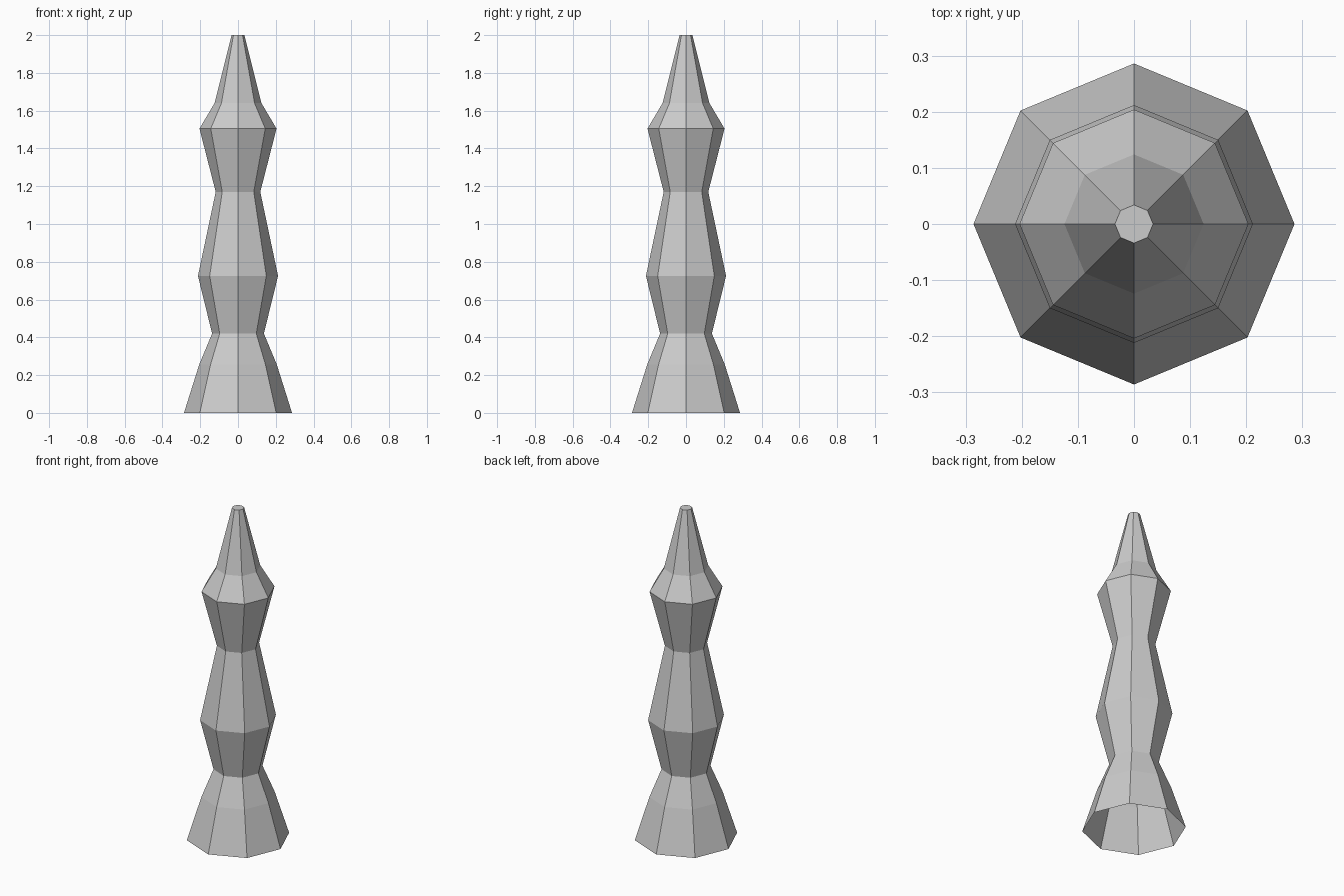
import bpy, bmesh
from math import cos, sin, tau

if "Cube" in bpy.data.objects:
    bpy.data.objects.remove(bpy.data.objects["Cube"])

SIDES = 8
# Profile of the turned spire: (radius, height)
PROFILE = [(0.286, 0.0), (0.205, 0.257), (0.137, 0.42), (0.212, 0.725),
           (0.118, 1.17), (0.204, 1.505), (0.124, 1.64), (0.034, 2.0)]

bm = bmesh.new()
rings = [[bm.verts.new((r * cos(tau * i / SIDES), r * sin(tau * i / SIDES), z))
          for i in range(SIDES)] for r, z in PROFILE]

# Flat side facets between neighbouring rings
for low, high in zip(rings, rings[1:]):
    for i in range(SIDES):
        j = (i + 1) % SIDES
        bm.faces.new((low[i], low[j], high[j], high[i]))

# Small flat cap on the tip; the base stays open
bm.faces.new(rings[-1])

mesh = bpy.data.meshes.new("spire")
bm.to_mesh(mesh)
bm.free()
bpy.context.collection.objects.link(bpy.data.objects.new("spire", mesh))
